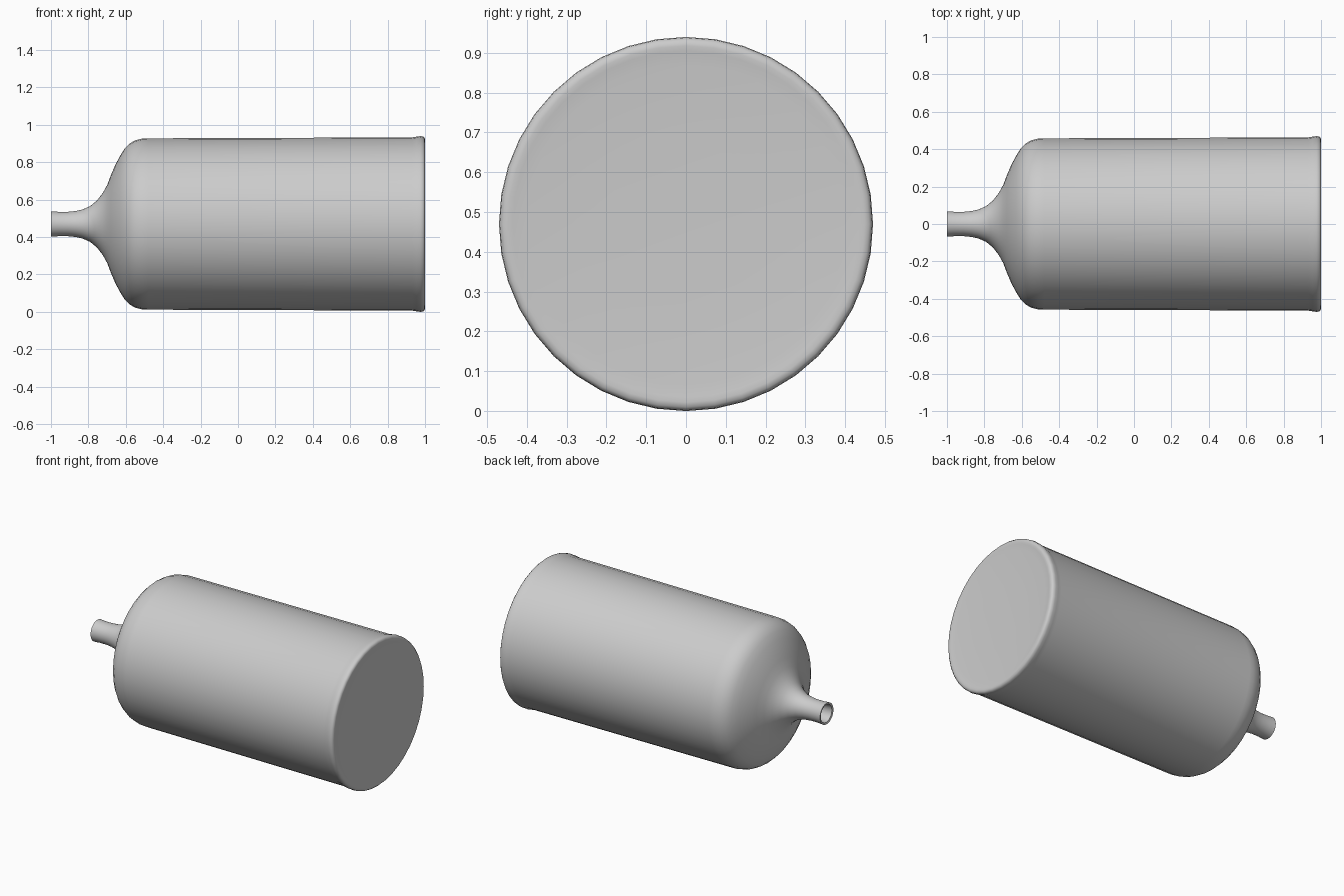
import bpy, bmesh, math

if "Cube" in bpy.data.objects:
    bpy.data.objects.remove(bpy.data.objects["Cube"])

SIDES = 40
AXIS_Z = 0.47

# Outer profile as (x, radius), from mouth to base centre
outer = [(-1.0, .068), (-.985, .067), (-.96, .065), (-.91, .065), (-.87, .069), (-.83, .078),
         (-.79, .096), (-.755, .125), (-.725, .163), (-.70, .207), (-.68, .26),
         (-.655, .318), (-.63, .365), (-.605, .405), (-.58, .43), (-.55, .447),
         (-.51, .457), (-.48, .458), (.93, .463), (.955, .467), (.975, .47),
         (.99, .468), (.998, .46), (1.0, .448), (.998, .435), (.995, .40), (.99, .2), (.988, 0)]
# Inner wall of the hollow bottle, from base centre back to the mouth
inner = [(.965, 0), (.965, .43), (.94, .448), (-.50, .443), (-.57, .42), (-.62, .36),
         (-.665, .26), (-.70, .18), (-.745, .11), (-.80, .072), (-.86, .055),
         (-.96, .053), (-.997, .056)]


def revolve(name, profile):
    """Spin a closed loop profile around the x axis line."""
    bm = bmesh.new()
    rings = []
    for x, r in profile:
        if r == 0:
            rings.append([bm.verts.new((x, 0, AXIS_Z))] * SIDES)
        else:
            rings.append([bm.verts.new((x, r * math.sin(2 * math.pi * i / SIDES),
                                        AXIS_Z + r * math.cos(2 * math.pi * i / SIDES)))
                          for i in range(SIDES)])
    for k, a in enumerate(rings):
        b = rings[(k + 1) % len(rings)]
        if profile[k][1] == 0 and profile[(k + 1) % len(rings)][1] == 0:
            continue
        for i in range(SIDES):
            j = (i + 1) % SIDES
            bm.faces.new(list(dict.fromkeys((a[i], a[j], b[j], b[i]))))
    bmesh.ops.recalc_face_normals(bm, faces=bm.faces)
    # The base centres of both walls are separate shells joined at the rim
    mesh = bpy.data.meshes.new(name)
    bm.to_mesh(mesh)
    bm.free()
    obj = bpy.data.objects.new(name, mesh)
    bpy.context.collection.objects.link(obj)
    return obj


# Bottle lying on its side, open at the neck
bottle = revolve("bottle", outer + inner)
bpy.context.view_layer.objects.active = bottle
bottle.select_set(True)
bpy.ops.object.shade_smooth_by_angle(angle=math.radians(50))
